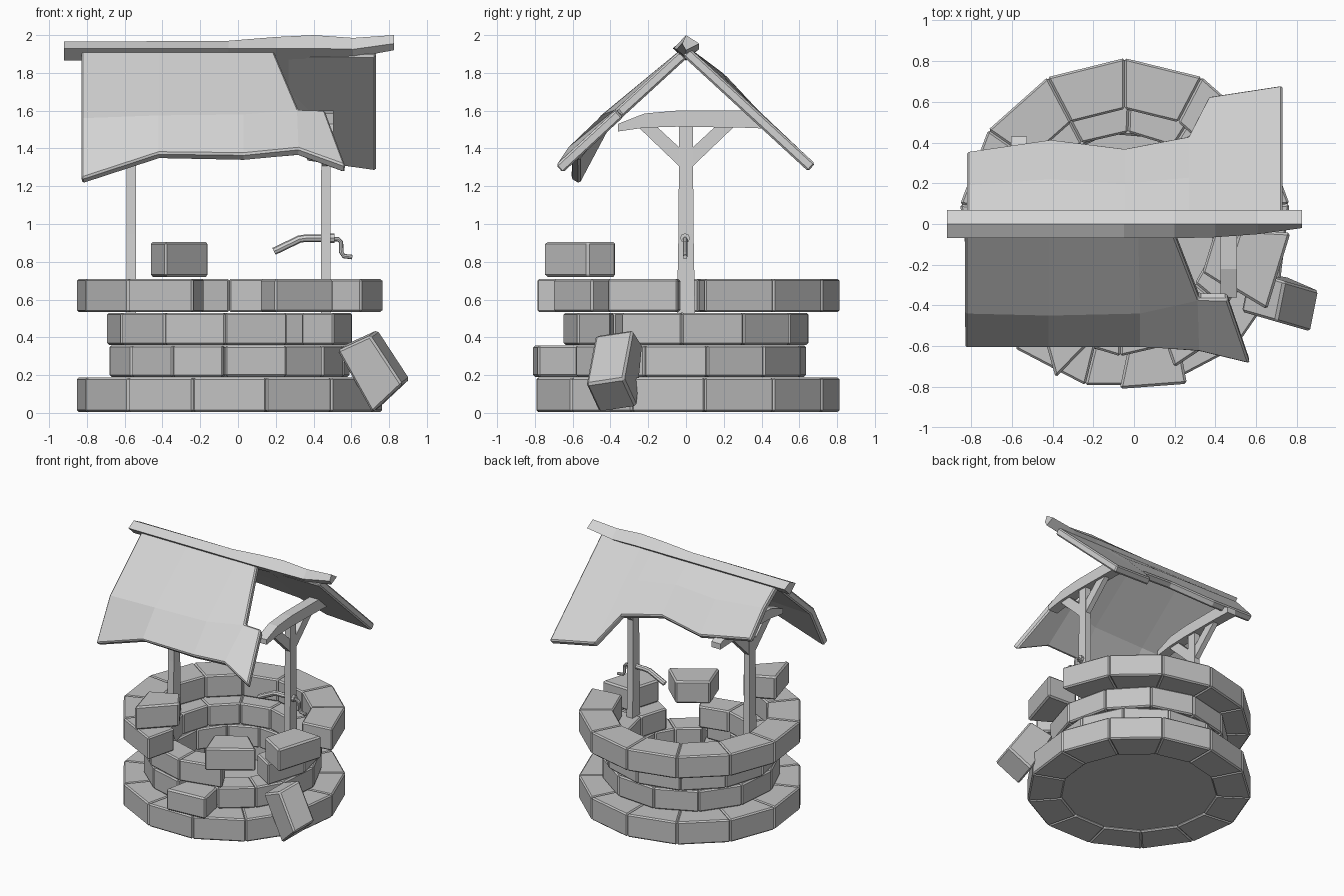
import bpy, bmesh
from math import cos, sin, radians
from mathutils import Vector

cube = bpy.data.objects.get("Cube")
if cube:
    bpy.data.objects.remove(cube)


def material(name, grey):
    m = bpy.data.materials.new(name)
    m.use_nodes = True
    m.diffuse_color = (grey, grey, grey, 1)
    m.node_tree.nodes["Principled BSDF"].inputs["Base Color"].default_value = (grey, grey, grey, 1)
    return m


STONE = material("stone grey", 0.55)
WOOD = material("wood grey", 0.65)
CX = -0.045  # centre of the well in x


def finish(name, bm, mat, bevel=0.0, thickness=0.0):
    bmesh.ops.recalc_face_normals(bm, faces=bm.faces)
    me = bpy.data.meshes.new(name)
    bm.to_mesh(me)
    bm.free()
    me.materials.append(mat)
    ob = bpy.data.objects.new(name, me)
    bpy.context.collection.objects.link(ob)
    if thickness:
        s = ob.modifiers.new("thickness", 'SOLIDIFY')
        s.thickness, s.offset = thickness, -1
    if bevel:
        b = ob.modifiers.new("bevel", 'BEVEL')
        b.width, b.segments, b.limit_method = bevel, 1, 'ANGLE'
    return ob


def loft(bm, loops):
    """Skin closed loops of equal length and cap both ends."""
    rows = [[bm.verts.new(p) for p in loop] for loop in loops]
    n = len(rows[0])
    for a, b in zip(rows, rows[1:]):
        for i in range(n):
            j = (i + 1) % n
            bm.faces.new((a[i], a[j], b[j], b[i]))
    bm.faces.new(rows[0])
    bm.faces.new(rows[-1])


def prism(bm, quad, z0, z1):
    loft(bm, [[(x, y, z) for x, y in quad] for z in (z0, z1)])


def wedge(a0, a1, r0, r1):
    """Plan of one ring stone between two angles and two radii."""
    corners = ((a0, r1), (a1, r1), (a1, r0), (a0, r0))
    return [(CX + r * cos(radians(a)), r * sin(radians(a))) for a, r in corners]


def stone_ring(name, angles, missing, r0, r1, z0, z1):
    bm = bmesh.new()
    for i, a in enumerate(angles):
        b = angles[(i + 1) % len(angles)]
        if i not in missing:
            prism(bm, wedge(a, b if b > a else b + 360, r0, r1), z0, z1)
    finish(name, bm, STONE, 0.01)


def single_stone(name, quad, z0, z1):
    bm = bmesh.new()
    prism(bm, quad, z0, z1)
    finish(name, bm, STONE, 0.012)


# Stone courses, bottom to top
wide = [7 + i * 360 / 13 for i in range(13)]
stone_ring("bottom_course", wide, (), 0.565, 0.815, 0.005, 0.187)
stone_ring("second_course", [-20, 10, 40, 70, 100, 130, 160, 190, 216, 242, 267, 295, 320],
           (10,), 0.45, 0.645, 0.19, 0.358)
stone_ring("third_course", [28 + i * 30 for i in range(12)], (9,), 0.45, 0.65, 0.36, 0.53)
stone_ring("top_course", wide, (9, 10, 11, 12), 0.565, 0.815, 0.533, 0.71)

# Floor inside the bottom course
bm = bmesh.new()
disc = [(CX + 0.6 * cos(radians(a)), 0.6 * sin(radians(a))) for a in range(0, 360, 15)]
prism(bm, disc, 0.02, 0.04)
finish("well_floor", bm, STONE)

# Displaced stones
single_stone("loose_top_stone_side", wedge(-31, -3, 0.565, 0.815), 0.533, 0.71)
single_stone("loose_top_stone_front", wedge(-71, -42, 0.5, 0.745), 0.533, 0.71)
single_stone("pushed_out_stone", [(-0.07, -0.81), (0.26, -0.785), (0.22, -0.57), (-0.02, -0.57)], 0.19, 0.358)
single_stone("resting_stone", [(-0.385, -0.755), (-0.155, -0.52), (-0.25, -0.37), (-0.465, -0.47)], 0.72, 0.905)
bm = bmesh.new()
face = [(0.525, -0.43, 0.33), (0.70, -0.48, 0.41), (0.87, -0.53, 0.15), (0.71, -0.46, 0.0)]
loft(bm, [face, [Vector(p) + Vector((0.04, 0.2, 0.03)) for p in face]])
finish("leaning_stone", bm, STONE, 0.012)


# Posts, braces and tie beams, one frame at each end
def frame(name, x):
    bm = bmesh.new()
    loft(bm, [[(x + sx * w, sy * d, z) for sx, sy in ((-1, -1), (1, -1), (1, 1), (-1, 1))]
              for z, w, d in ((0.53, 0.026, 0.048), (0.95, 0.026, 0.04), (1.53, 0.023, 0.036))])
    finish(name + "_post", bm, WOOD)
    bm = bmesh.new()
    for s in (-1, 1):
        side = [(s * 0.03, 1.3), (s * 0.03, 1.4), (s * 0.17, 1.53), (s * 0.27, 1.53)]
        loft(bm, [[(x + w, y, z) for y, z in side] for w in (-0.02, 0.02)])
    finish(name + "_braces", bm, WOOD)
    bm = bmesh.new()
    beam = ((-0.36, 1.49, 1.53), (-0.22, 1.51, 1.585), (-0.05, 1.515, 1.6),
            (0.3, 1.51, 1.6), (0.43, 1.505, 1.55))
    loft(bm, [[(x - 0.04, y, lo), (x + 0.04, y, lo), (x + 0.04, y, hi), (x - 0.04, y, hi)]
              for y, lo, hi in beam])
    finish(name + "_tie_beam", bm, WOOD)


frame("right", -0.565)
frame("left", 0.465)


# Broken axle with its crank
def rod(name, path, radius, sides=8):
    bm = bmesh.new()
    pts = [Vector((x, -0.005, z)) for x, z in path]
    loops = []
    for i, p in enumerate(pts):
        t = (pts[min(i + 1, len(pts) - 1)] - pts[max(i - 1, 0)]).normalized()
        u, v = Vector((0, 1, 0)), t.cross(Vector((0, 1, 0)))
        turn = [i * 2 * 3.14159 / sides for i in range(sides)]
        loops.append([p + radius * (cos(a) * u + sin(a) * v) for a in turn])
    loft(bm, loops)
    finish(name, bm, WOOD)


rod("axle", [(0.19, 0.855), (0.325, 0.92), (0.36, 0.925), (0.495, 0.925)], 0.02)
rod("axle_collar", [(0.49, 0.925), (0.512, 0.925)], 0.026)
rod("crank", [(0.5, 0.92), (0.53, 0.92), (0.545, 0.905), (0.547, 0.85), (0.56, 0.83), (0.605, 0.825)], 0.012)


# Roof slopes: rows of points from ridge to eave, given a thickness
def slope(name, rows, extra=()):
    bm = bmesh.new()
    grid = [[bm.verts.new(p) for p in row] for row in rows]
    for a, b in zip(grid, grid[1:]):
        for i in range(min(len(a), len(b)) - 1):
            bm.faces.new((a[i], a[i + 1], b[i + 1], b[i]))
    ob = finish(name, bm, WOOD)
    me = ob.data
    if me.polygons[0].normal.z < 0:
        me.flip_normals()
    s = ob.modifiers.new("thickness", 'SOLIDIFY')
    s.thickness, s.offset = 0.055, -1
    b = ob.modifiers.new("bevel", 'BEVEL')
    b.width, b.segments, b.limit_method, b.angle_limit = 0.01, 1, 'ANGLE', radians(50)


slope("front_slope", [
    [(x, -0.02, 1.93) for x in (-0.83, -0.42, 0.02, 0.185)],
    [(-0.83, -0.44, 1.56), (-0.42, -0.45, 1.575), (0.03, -0.44, 1.58), (0.32, -0.37, 1.61), (0.46, -0.37, 1.605)],
    [(-0.83, -0.61, 1.24), (-0.42, -0.61, 1.375), (0.03, -0.61, 1.37), (0.32, -0.63, 1.4), (0.57, -0.69, 1.31)]])

eave = ((-0.82, 0.36), (-0.41, 0.42), (-0.045, 0.375), (0.27, 0.435), (0.37, 0.63), (0.73, 0.685))
lift = (0.03, 0.03, 0.02, 0.01, 0, 0)
slope("back_slope", [[(x, 0.02 + (y - 0.02) * t, 1.93 - 0.92 * (y - 0.02) * t + up * (t == 0.5))
                      for (x, y), up in zip(eave, lift)] for t in (0, 0.5, 1)])

# Warped ridge beam, set on its corner
bm = bmesh.new()
ridge = ((-0.92, -0.07, 1.965, 1.93, 1.865), (-0.05, -0.07, 1.97, 1.93, 1.865), (0.2, -0.07, 1.99, 1.93, 1.87),
         (0.4, -0.065, 2.0, 1.93, 1.875), (0.61, -0.05, 1.985, 1.925, 1.88), (0.825, -0.02, 2.0, 1.955, 1.92))
loft(bm, [[(x, 0, top), (x, front, mid), (x, 0, low), (x, 0.07, mid)] for x, front, top, mid, low in ridge])
finish("ridge_beam", bm, WOOD)
